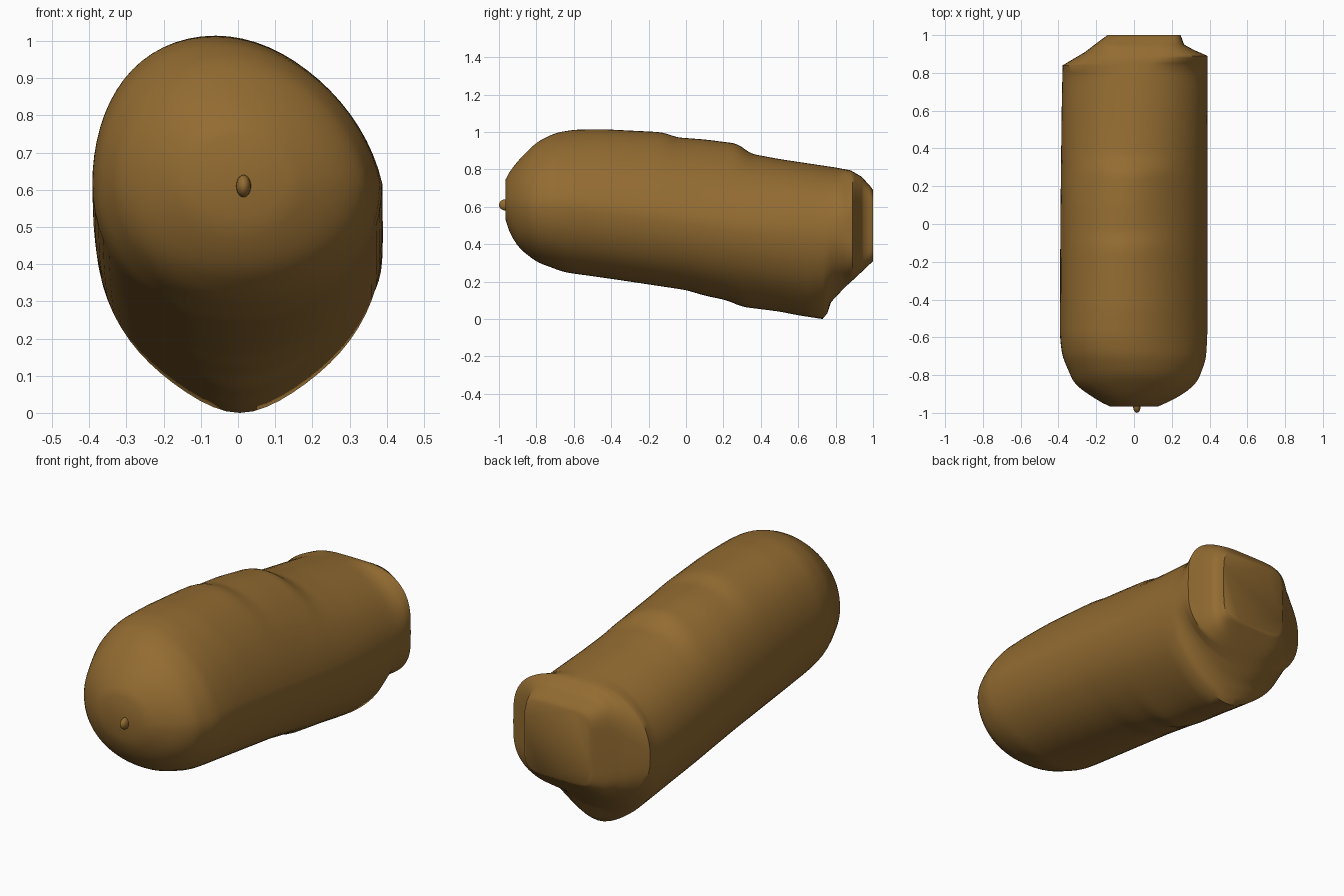
import bpy, bmesh, math

if "Cube" in bpy.data.objects:
    bpy.data.objects.remove(bpy.data.objects["Cube"])

SIDES = 64

# Outline curves read along the length: (y, value)
TOP = [(-.965, .745), (-.95, .78), (-.9, .845), (-.8, .945), (-.7, .995), (-.6, 1.012), (-.45, 1.015),
       (-.15, 1.0), (-.1, .993), (-.06, .972), (.1, .96), (.28, .937), (.34, .885), (.5, .855),
       (.8, .81), (.88, .795), (.94, .76), (.985, .71), (1, .69)]
BOTTOM = [(-.965, .53), (-.95, .47), (-.9, .385), (-.8, .305), (-.65, .25), (-.4, .215), (0, .155),
          (.1, .125), (.22, .1), (.3, .065), (.5, .04), (.6, .02), (.73, 0), (.755, .03),
          (.775, .09), (.85, .17), (.9, .215), (.95, .262), (.99, .3), (1, .31)]
LEFT = [(-.965, -.13), (-.95, -.165), (-.93, -.2), (-.85, -.315), (-.7, -.38), (-.6, -.392),
        (0, -.39), (.6, -.383), (.84, -.378), (.91, -.26), (.98, -.168), (1, -.14)]
RIGHT = [(-.965, .13), (-.95, .165), (-.91, .25), (-.84, .335), (-.72, .38), (-.6, .388), (.6, .39),
         (.89, .389), (.92, .32), (.95, .265), (1, .247)]
# Smooth shoulders under the narrow top and bottom ridges
SHOULDER_TOP = [(-.4, 1.012), (-.15, .988), (.1, .945), (.34, .885)]
SHOULDER_LOW = [(-.4, .215), (0, .16), (.4, .09), (.73, .035), (.775, .09)]
MIDDLE = [(-.965, .62), (-.6, .62), (.3, .5), (.75, .46), (1, .5)]
LEAN = [(-.965, -.01), (-.6, -.06), (.1, -.05), (.8, 0), (1, 0)]
SQUARE_LOW = [(-.965, 2.1), (0, 2), (.7, 1.95), (1, 1.95)]


def raw(curve, y):
    for (a, u), (b, v) in zip(curve, curve[1:]):
        if y <= b:
            return u + (v - u) * max(0, (y - a) / (b - a))
    return curve[-1][1]


def at(curve, y):
    # rounds off the corners of the curve, except near the sharp back end
    w = min(.03, y + .965) if y < .65 else 0
    return sum(raw(curve, y + k * w) for k in (-1, -.5, 0, .5, 1)) / 5


def power(v, n):
    return math.copysign(abs(v) ** (2 / n), v)


def section(y):
    top, low, mid = at(TOP, y), at(BOTTOM, y), at(MIDDLE, y)
    base_top = at(SHOULDER_TOP, y) if -.4 < y < .34 else top
    base_low = at(SHOULDER_LOW, y) if -.4 < y < .775 else low
    left, right = at(LEFT, y), at(RIGHT, y)
    cx, hw = (left + right) / 2, (right - left) / 2
    # round body turns into a squarish plate at the back
    f = min(1, max(0, (y - .82) / .15))
    pts = []
    for i in range(SIDES):
        t = math.tau * i / SIDES
        n = 2 if math.sin(t) >= 0 else at(SQUARE_LOW, y)
        c, s = ((1 - f) * power(v, n) + f * power(v, 6) for v in (math.cos(t), math.sin(t)))
        if s > 0:
            z = mid + s * (base_top - mid) + s ** 6 * (top - base_top)
        else:
            z = mid + s * (mid - base_low) + s ** 12 * (low - base_low)
        up = max(s, 0)
        lean = at(LEAN, y) * (up ** 2 if c < 0 else up * (1 + .5 * c))
        pts.append((cx + hw * c + lean, y, z))
    return pts


def finish(name, bm, angle):
    bmesh.ops.recalc_face_normals(bm, faces=bm.faces)
    me = bpy.data.meshes.new(name)
    bm.to_mesh(me)
    bm.free()
    me.materials.append(brown)
    ob = bpy.data.objects.new(name, me)
    bpy.context.collection.objects.link(ob)
    bpy.ops.object.select_all(action='DESELECT')
    ob.select_set(True)
    bpy.context.view_layer.objects.active = ob
    bpy.ops.object.shade_smooth_by_angle(angle=math.radians(angle))
    return ob


brown = bpy.data.materials.new("warm brown")
brown.diffuse_color = (.29, .148, .031, 1)
brown.use_nodes = True
brown.node_tree.nodes["Principled BSDF"].inputs["Base Color"].default_value = brown.diffuse_color

# Body: evenly spaced rings, plus one at each outline point of the back end
ys = {y for c in (TOP, BOTTOM, LEFT, RIGHT) for y, _ in c if y > .65}
ys |= {round(-.965 + .02 * i, 3) for i in range(81)}
bm = bmesh.new()
rings = [[bm.verts.new(p) for p in section(y)] for y in sorted(ys)]
for a, b in zip(rings, rings[1:]):
    for i in range(SIDES):
        j = (i + 1) % SIDES
        bm.faces.new((a[i], a[j], b[j], b[i]))
bm.faces.new(rings[0])
bm.faces.new(rings[-1])
finish("body", bm, 55)

# Small nub on the front end
bm = bmesh.new()
bmesh.ops.create_uvsphere(bm, u_segments=16, v_segments=10, radius=1)
for v in bm.verts:
    v.co = (.015 + v.co.x * .02, -.965 + v.co.y * .035, .61 + v.co.z * .03)
finish("front_nub", bm, 60)
